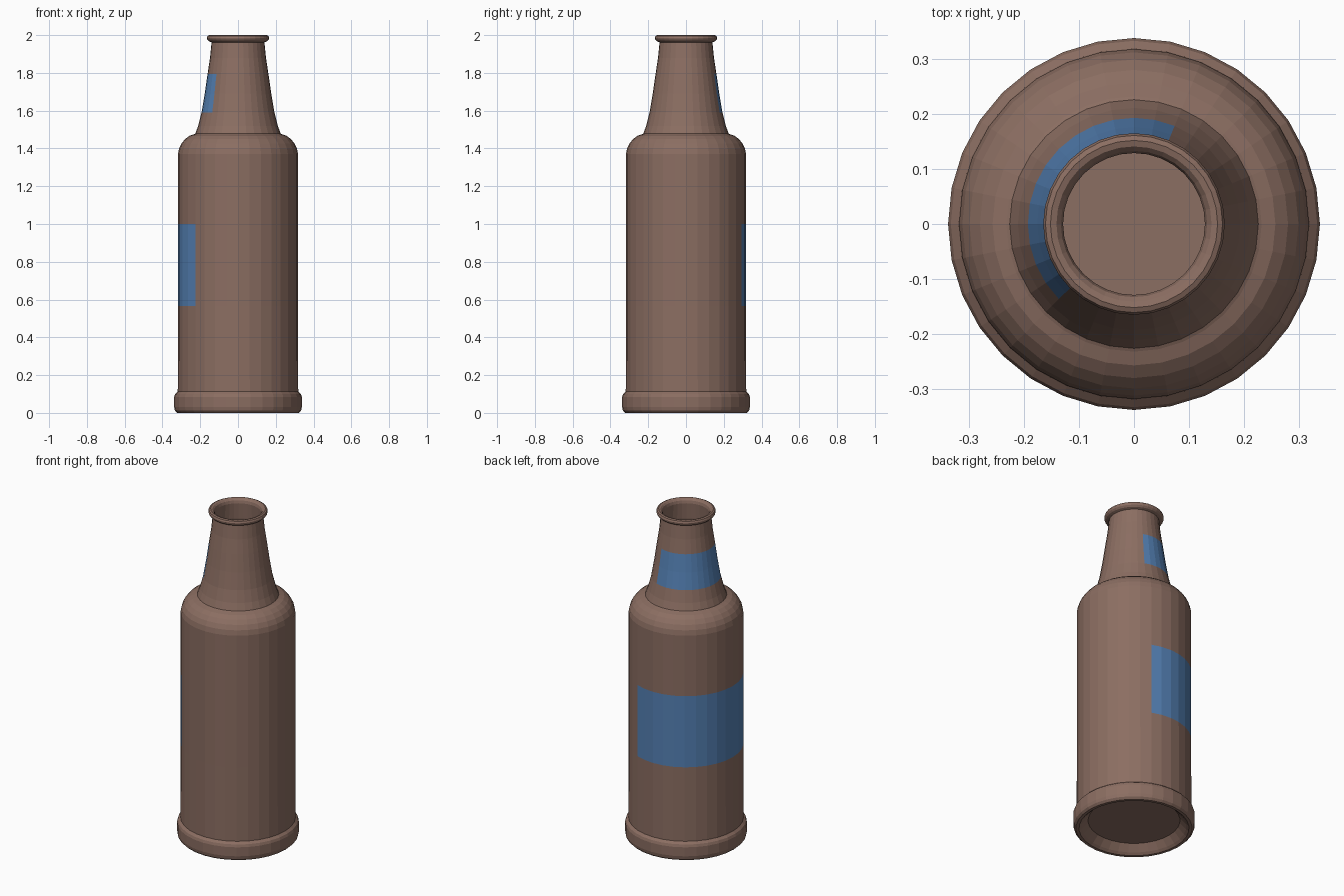
import bpy, bmesh, math

if "Cube" in bpy.data.objects:
    bpy.data.objects.remove(bpy.data.objects["Cube"])

SIDES = 32

def material(name, color):
    m = bpy.data.materials.new(name)
    m.diffuse_color = color
    m.use_nodes = True
    m.node_tree.nodes["Principled BSDF"].inputs["Base Color"].default_value = m.diffuse_color
    return m

# Outer profile (radius, height), from base recess up to the lip
outer = [(0.255, 0.05), (0.29, 0.012), (0.305, 0.0), (0.322, 0.0), (0.334, 0.012),
         (0.338, 0.03), (0.338, 0.085), (0.333, 0.1), (0.319, 0.113),
         (0.318, 0.565), (0.318, 1.0), (0.318, 1.37), (0.312, 1.4), (0.299, 1.427),
         (0.28, 1.45), (0.257, 1.467), (0.232, 1.475),
         (0.226, 1.478), (0.211, 1.52), (0.193, 1.59), (0.176, 1.69), (0.161, 1.795),
         (0.148, 1.88), (0.14, 1.962)]
lip = [(0.155, 1.968), (0.163, 1.977), (0.165, 1.986), (0.161, 1.996), (0.152, 2.0),
       (0.141, 1.997), (0.133, 1.988), (0.129, 1.972)]
# Inner wall, from the lip down to the floor
inner = [(0.135, 1.88), (0.148, 1.795), (0.18, 1.59), (0.216, 1.47), (0.265, 1.443),
         (0.295, 1.4), (0.303, 1.36), (0.303, 0.1), (0.255, 0.07)]
profile = outer + lip + inner
label_heights = (0.565, 1.59)   # lower edges of body and neck labels
label_sides = range(6, 20)      # wraps the back left

# Lathe the bottle
bm = bmesh.new()
rings = []
for r, z in profile:
    rings.append([bm.verts.new((r * math.cos(2 * math.pi * i / SIDES),
                                r * math.sin(2 * math.pi * i / SIDES), z))
                  for i in range(SIDES)])
for k in range(len(rings) - 1):
    a, b = rings[k], rings[k + 1]
    top = profile[k + 1][1]
    # the neck label covers two rows, the body label one
    on_label = k < len(outer) and (profile[k][1] in label_heights or top == 1.795)
    for i in range(SIDES):
        j = (i + 1) % SIDES
        f = bm.faces.new((a[i], a[j], b[j], b[i]))
        if on_label and i in label_sides:
            f.material_index = 1
# Recessed underside and inner floor
bm.faces.new(list(reversed(rings[0])))
bm.faces.new(rings[-1])

mesh = bpy.data.meshes.new("bottle")
bm.to_mesh(mesh)
bm.free()
mesh.materials.append(material("brown_glass", (0.26, 0.156, 0.122, 1)))
mesh.materials.append(material("blue_label", (0.09, 0.22, 0.46, 1)))
bottle = bpy.data.objects.new("bottle", mesh)
bpy.context.collection.objects.link(bottle)
